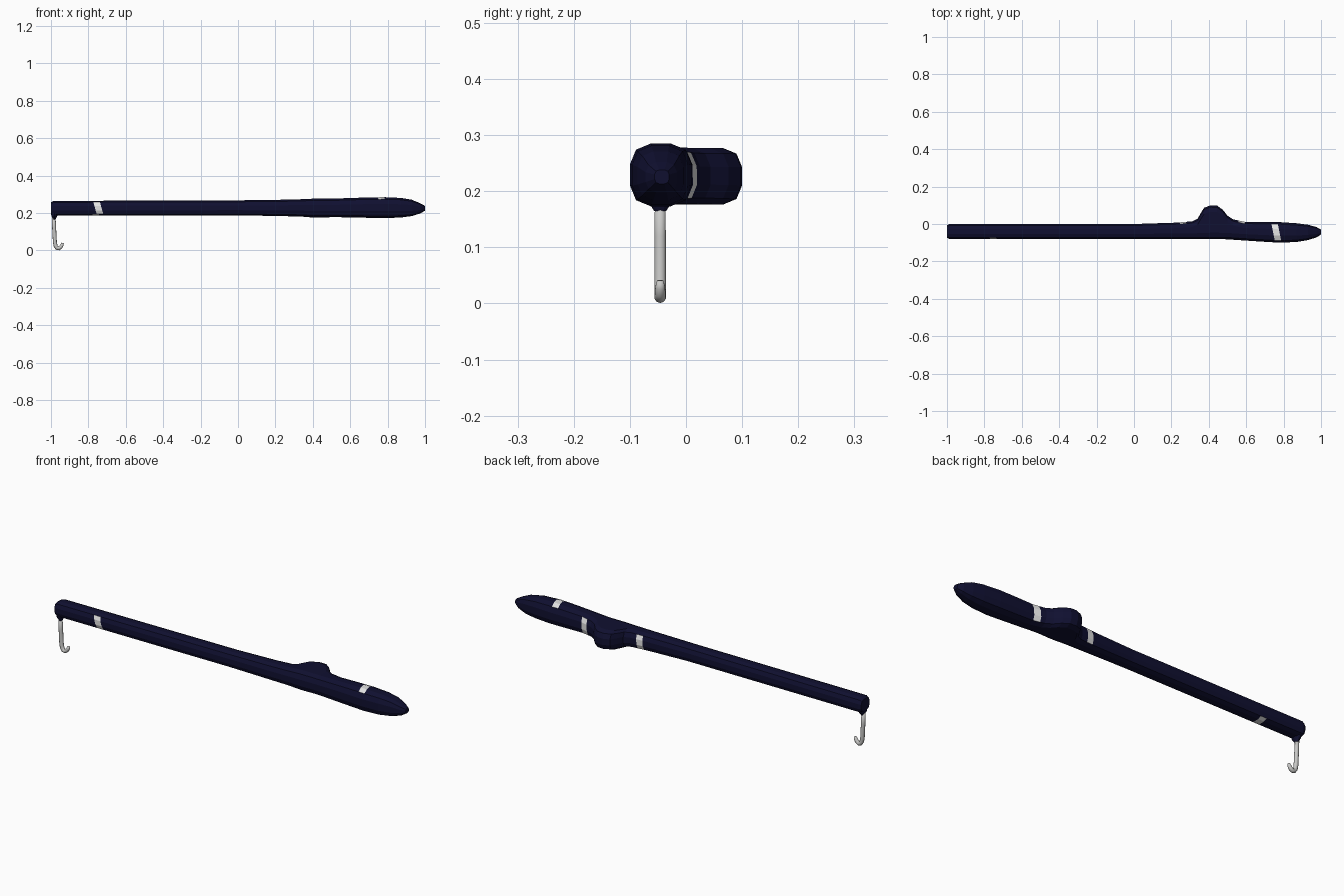
import bpy, bmesh, math
from mathutils import Vector

if "Cube" in bpy.data.objects:
    bpy.data.objects.remove(bpy.data.objects["Cube"])


def material(name, rgb):
    m = bpy.data.materials.new(name)
    m.diffuse_color = (*rgb, 1)
    m.use_nodes = True
    m.node_tree.nodes["Principled BSDF"].inputs["Base Color"].default_value = m.diffuse_color
    return m


navy = material("dark navy", (0.005, 0.005, 0.030))
white = material("light stripe", (0.78, 0.78, 0.78))
metal = material("hook metal", (0.58, 0.58, 0.57))


def finish(bm, name, mats):
    me = bpy.data.meshes.new(name)
    bmesh.ops.recalc_face_normals(bm, faces=bm.faces)
    bm.to_mesh(me)
    bm.free()
    for m in mats:
        me.materials.append(m)
    ob = bpy.data.objects.new(name, me)
    bpy.context.collection.objects.link(ob)
    return ob


def loft(bm, rings):
    vs = [[bm.verts.new(p) for p in r] for r in rings]
    n = len(vs[0])
    for a, b in zip(vs, vs[1:]):
        for i in range(n):
            bm.faces.new((a[i], a[(i + 1) % n], b[(i + 1) % n], b[i]))
    bm.faces.new(vs[0])
    bm.faces.new(vs[-1])


def rounded_rect(x, y0, y1, z0, z1):
    r = 0.34 * min(y1 - y0, z1 - z0)
    pts = []
    for k, (cy, cz) in enumerate(((y1 - r, z1 - r), (y0 + r, z1 - r),
                                  (y0 + r, z0 + r), (y1 - r, z0 + r))):
        for j in range(3):
            a = math.radians(90 * k + 45 * j)
            pts.append((x, cy + r * math.cos(a), cz + r * math.sin(a)))
    return pts


# pole: x, y min, y max, z min, z max; the thumb knob is the swell in y max
sections = [
    (-1.0, -.074, -.006, .195, .257), (-.985, -.080, 0, .187, .265),
    (0, -.080, 0, .188, .268), (.22, -.081, .007, .184, .271),
    (.31, -.081, .014, .182, .273), (.34, -.081, .028, .181, .274),
    (.355, -.081, .055, .180, .275), (.375, -.081, .087, .178, .276),
    (.41, -.081, .100, .176, .277), (.445, -.081, .098, .176, .277),
    (.475, -.081, .076, .177, .277), (.50, -.082, .044, .178, .277),
    (.53, -.084, .025, .178, .278), (.59, -.088, .012, .177, .280),
    (.68, -.094, .011, .175, .283), (.78, -.100, .010, .173, .285),
    (.87, -.096, .004, .176, .281), (.93, -.086, -.004, .184, .271),
    (.975, -.072, -.016, .198, .252), (1.0, -.056, -.030, .213, .238)]
bm = bmesh.new()
loft(bm, [rounded_rect(*s) for s in sections])
bmesh.ops.recalc_face_normals(bm, faces=bm.faces)

# painted stripes: slanted cuts across the pole, coloured on one side only
# (centre point, slanted band normal, side direction)
stripes = [((-.747, -.08, .227), (1, 0, .28), (0, -1, 0)),
           ((-.76, -.04, .187), (1, 0, 0), (0, 0, -1)),
           ((.76, -.04, .285), (1, .2, 0), (0, 0, 1)),
           ((.26, .01, .227), (1, 0, -.08), (0, 1, 0)),
           ((.573, .01, .227), (1, 0, -.08), (0, 1, 0))]
for c, n, side in stripes:
    c, n, side = Vector(c), Vector(n).normalized(), Vector(side)
    for s in (-.017, .017):
        near = [f for f in bm.faces]
        geom = near + bm.edges[:] + bm.verts[:]
        bmesh.ops.bisect_plane(bm, geom=geom, dist=1e-6,
                               plane_co=c + n * s, plane_no=n)
    bm.normal_update()
    for f in bm.faces:
        if abs((f.calc_center_median() - c).dot(n)) < .017 and f.normal.dot(side) > .75:
            f.material_index = 1
finish(bm, "pole", [navy, white])

# collar where the hook leaves the pole
HX, HY = -.982, -.046
bm = bmesh.new()
loft(bm, [[(HX + r * .6 * math.cos(a), HY + r * math.sin(a), z)
           for a in [math.tau * i / 12 for i in range(12)]]
          for z, r in ((.20, .030), (.184, .026), (.173, .016), (.165, .011))])
finish(bm, "hook_collar", [navy])

# hook: round tube swept along a path in the xz plane (x, z, radius)
path = [(HX - .004, .19, .010), (HX - .001, .12, .0105), (HX + .003, .045, .0105),
        (HX + .007, .024, .0105), (HX + .014, .013, .0105), (HX + .024, .011, .0105),
        (HX + .034, .018, .010), (HX + .041, .029, .009), (HX + .045, .040, .006)]
rings = []
for i, (x, z, r) in enumerate(path):
    p, q = path[max(i - 1, 0)], path[min(i + 1, len(path) - 1)]
    t = Vector((q[0] - p[0], 0, q[1] - p[1])).normalized()
    side = Vector((0, 1, 0)).cross(t)
    rings.append([Vector((x, HY, z)) + r * (math.cos(a) * side + math.sin(a) * Vector((0, 1, 0)))
                  for a in [math.tau * k / 10 for k in range(10)]])
bm = bmesh.new()
loft(bm, rings)
hook = finish(bm, "hook", [metal])
for p in hook.data.polygons:
    p.use_smooth = True
